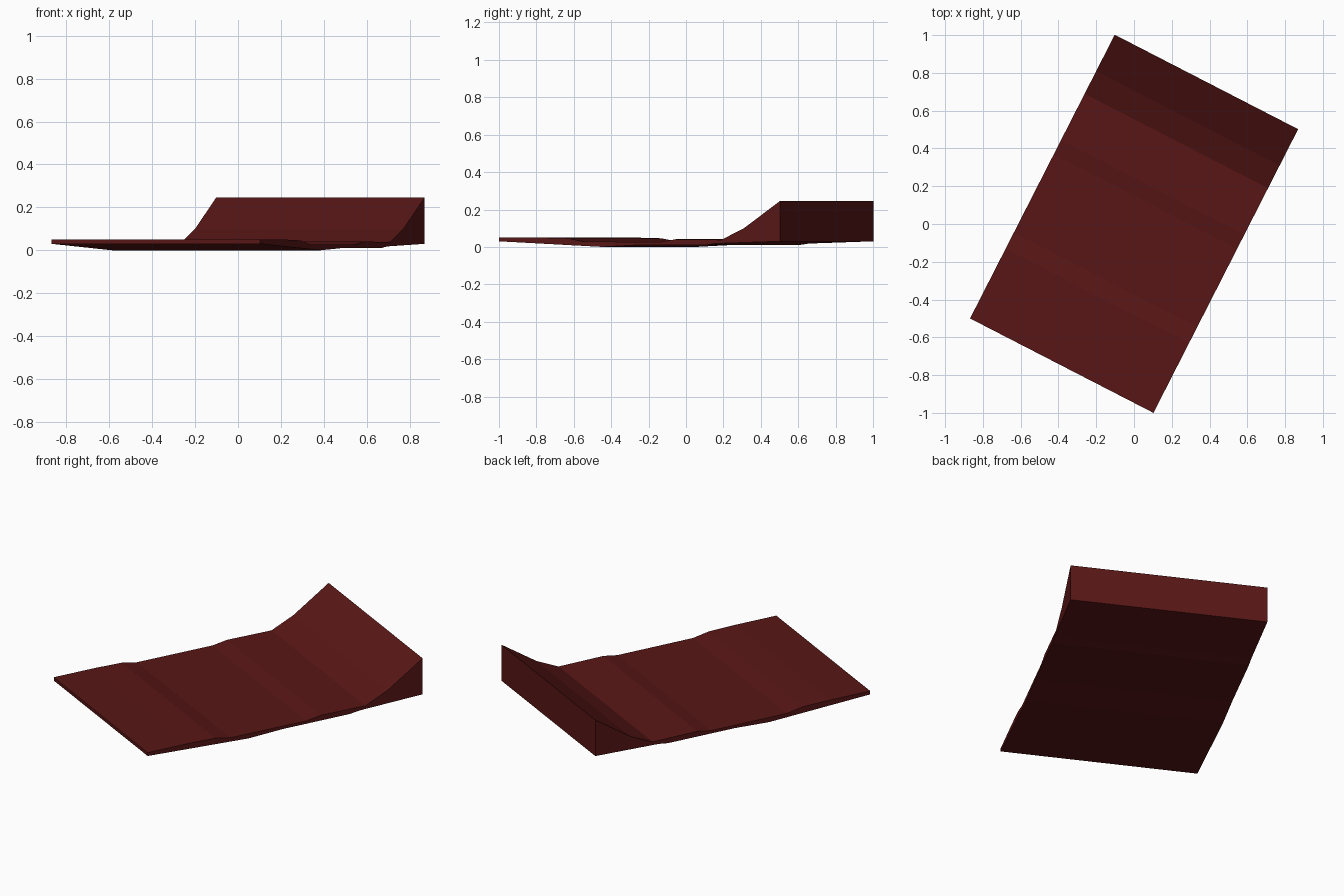
import bpy
import bmesh
from mathutils import Vector

if "Cube" in bpy.data.objects:
    bpy.data.objects.remove(bpy.data.objects["Cube"])

# Side profile of the ramp slab: (distance along length, height)
top = [(0, .05), (.25, .05), (.415, .046), (.51, .028), (.975, .027),
       (1.06, .041), (1.335, .038), (1.47, .10), (1.686, .245)]
bottom = [(1.686, .03), (1.30, .018), (1.24, .01), (.83, .01), (.62, 0), (0, .03)]
profile = top + bottom

# Plan directions: the slab lies turned on the ground
start = Vector((-.868, -.50, 0))
along = Vector((.765, 1.5, 0)).normalized()
across = Vector((.971, -.5, 0))

# Extrude the profile across the width
bm = bmesh.new()
face = bm.faces.new([bm.verts.new(start + along * s + Vector((0, 0, z))) for s, z in profile])
ext = bmesh.ops.extrude_face_region(bm, geom=[face], use_keep_orig=True)
bmesh.ops.translate(bm, vec=across,
                    verts=[g for g in ext["geom"] if isinstance(g, bmesh.types.BMVert)])
bmesh.ops.recalc_face_normals(bm, faces=bm.faces)
mesh = bpy.data.meshes.new("ramp_slab")
bm.to_mesh(mesh)
bm.free()

# Dark red finish
mat = bpy.data.materials.new("dark_red")
mat.diffuse_color = (.1, .008, .008, 1)
mat.use_nodes = True
mat.node_tree.nodes["Principled BSDF"].inputs["Base Color"].default_value = mat.diffuse_color
mesh.materials.append(mat)
slab = bpy.data.objects.new("ramp_slab", mesh)
bpy.context.collection.objects.link(slab)
